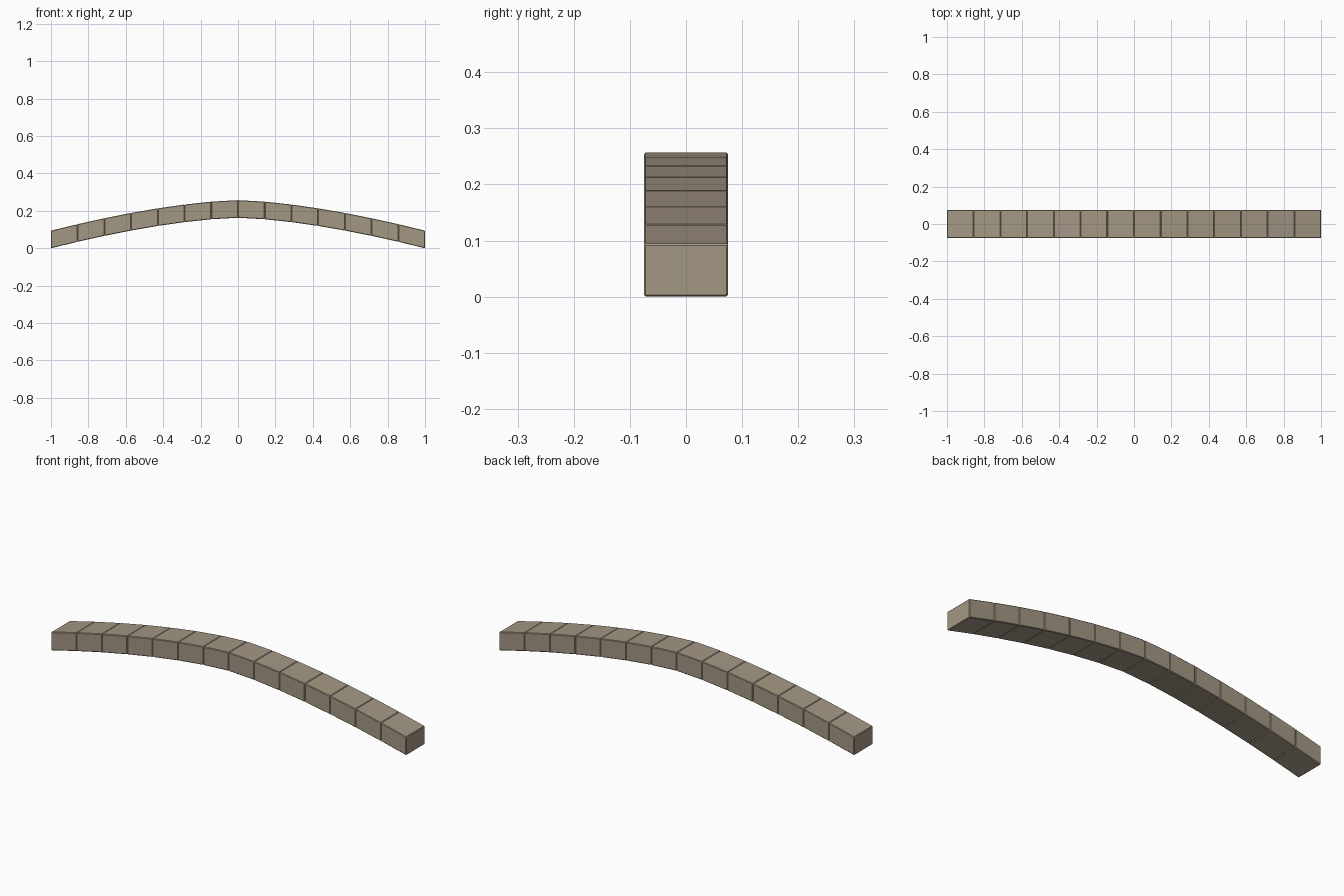
import bpy
import bmesh

if "Cube" in bpy.data.objects:
    bpy.data.objects.remove(bpy.data.objects["Cube"], do_unlink=True)

COUNT = 14          # stones along the arch
HALF_DEPTH = 0.075
THICKNESS = 0.094
RISE = 0.163
CHAMFER = 0.003

stone = bpy.data.materials.new("tan_stone")
stone.use_nodes = True
colour = (0.37, 0.31, 0.23, 1)
stone.diffuse_color = colour
stone.node_tree.nodes["Principled BSDF"].inputs["Base Color"].default_value = colour


def underside(x):
    """Height of the arch's lower edge."""
    return RISE * (1 - abs(x) ** 1.55)


def add_block(name, x0, x1):
    """Chamfered stone with vertical joints, sheared to follow the arch."""
    bm = bmesh.new()
    bmesh.ops.create_cube(bm, size=2)
    for v in bm.verts:
        x = x0 if v.co.x < 0 else x1
        z = underside(x) + (THICKNESS if v.co.z > 0 else 0)
        v.co = (x, v.co.y * HALF_DEPTH, z)
    bmesh.ops.bevel(bm, geom=bm.edges[:], offset=CHAMFER,
                    segments=1, affect='EDGES')
    bmesh.ops.recalc_face_normals(bm, faces=bm.faces[:])
    mesh = bpy.data.meshes.new(name)
    bm.to_mesh(mesh)
    bm.free()
    mesh.materials.append(stone)
    bpy.context.collection.objects.link(bpy.data.objects.new(name, mesh))


# Row of arch stones from right to left
for i in range(COUNT):
    add_block(f"arch_stone_{i + 1}", -1 + 2 * i / COUNT, -1 + 2 * (i + 1) / COUNT)
